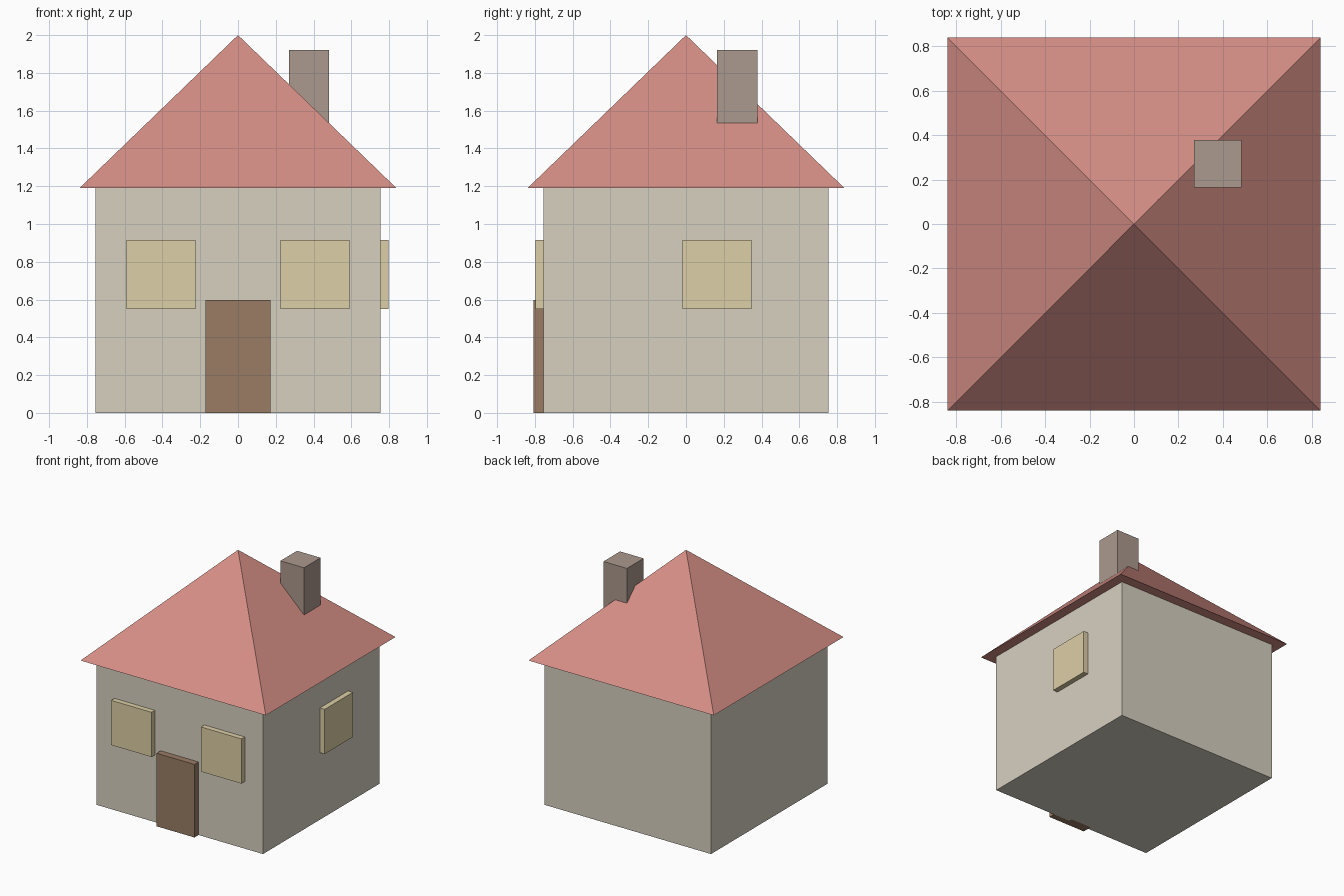
import bpy
import math

if "Cube" in bpy.data.objects:
    bpy.data.objects.remove(bpy.data.objects["Cube"])


def material(name, rgb):
    mat = bpy.data.materials.new(name)
    mat.diffuse_color = (*rgb, 1.0)
    mat.use_nodes = True
    mat.node_tree.nodes["Principled BSDF"].inputs["Base Color"].default_value = mat.diffuse_color
    return mat


PLASTER = material("plaster", (0.68, 0.63, 0.53))
TILE = material("roof_tile", (0.66, 0.27, 0.235))
WOOD = material("wood", (0.32, 0.20, 0.13))
PANE = material("pane", (0.72, 0.62, 0.38))
BRICK = material("brick", (0.41, 0.32, 0.27))


def finish(name, mat):
    obj = bpy.context.object
    obj.name = obj.data.name = name
    obj.data.materials.append(mat)
    bpy.ops.object.transform_apply(location=False, rotation=True, scale=True)
    return obj


def box(name, xs, ys, zs, mat):
    """Box spanning the given (min, max) ranges."""
    spans = (xs, ys, zs)
    bpy.ops.mesh.primitive_cube_add(size=1, location=[(a + b) / 2 for a, b in spans])
    bpy.context.object.scale = [b - a for a, b in spans]
    return finish(name, mat)


WALL = 0.755            # half width of the walls
EAVE_Z, TOP_Z = 1.19, 2.0
EAVE = 0.839            # half width of the roof
INSET = 0.03            # how far panels sink into the wall
WIN_Z = (0.549, 0.915)

# Walls
box("walls", (-WALL, WALL), (-WALL, WALL), (0, EAVE_Z), PLASTER)

# Four-sided pyramid roof with a closed underside
bpy.ops.mesh.primitive_cone_add(
    vertices=4, radius1=EAVE * math.sqrt(2), radius2=0, depth=TOP_Z - EAVE_Z,
    location=(0, 0, (EAVE_Z + TOP_Z) / 2), rotation=(0, 0, math.pi / 4))
finish("roof", TILE)

# Chimney, rooted inside the roof
box("chimney", (0.27, 0.483), (0.163, 0.378), (1.45, 1.92), BRICK)

# Door
box("door", (-0.172, 0.172), (-0.808, -WALL + INSET), (0, 0.598), WOOD)

# Front windows, one each side of the door
for side, label in ((-1, "left"), (1, "right")):
    xs = sorted((side * 0.224, side * 0.59))
    box(f"front_window_{label}", xs, (-0.798, -WALL + INSET), WIN_Z, PANE)

# Window on the right wall
box("side_window", (WALL - INSET, 0.798), (-0.019, 0.347), WIN_Z, PANE)
